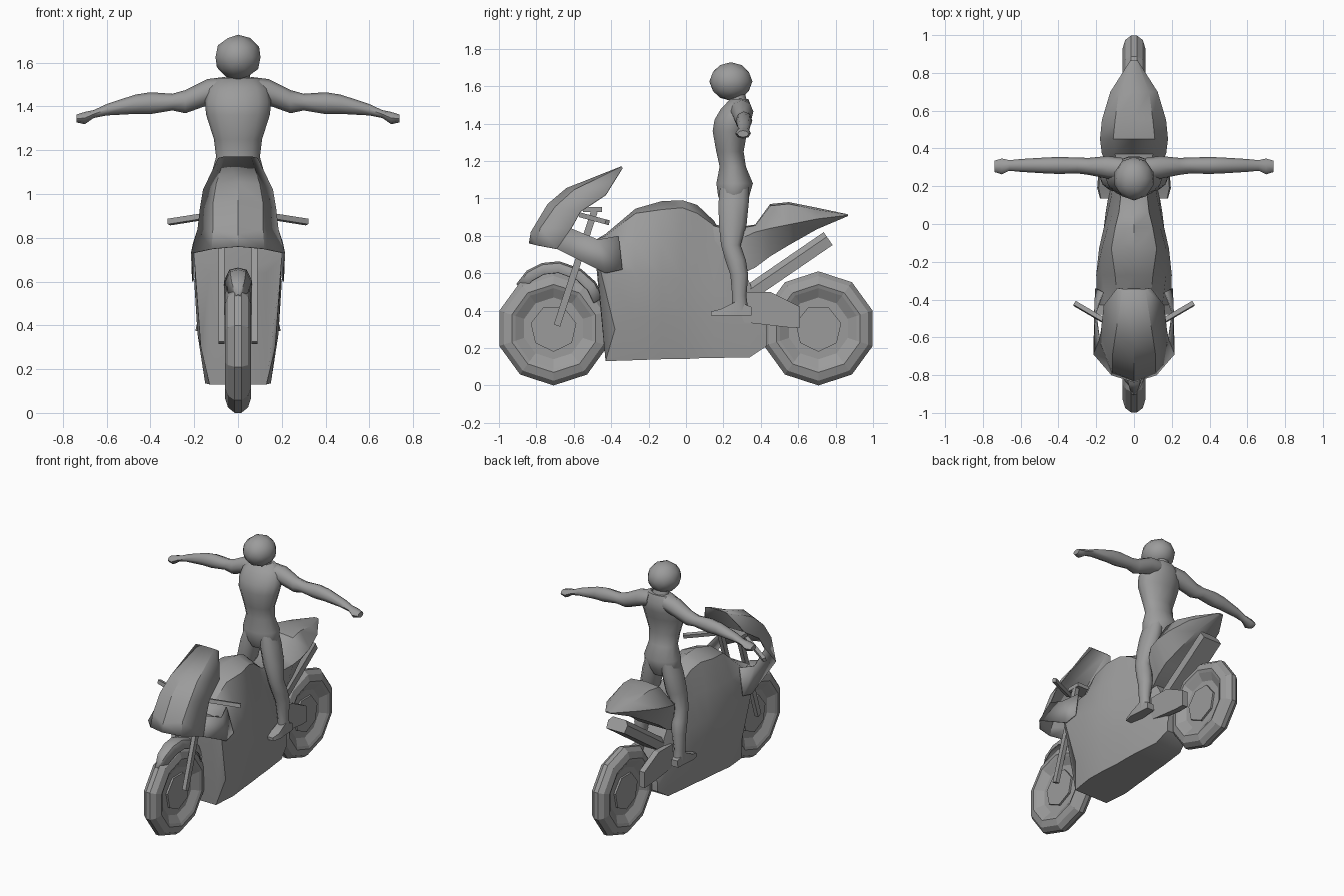
import bpy, bmesh, math
from mathutils import Vector

if "Cube" in bpy.data.objects:
    bpy.data.objects.remove(bpy.data.objects["Cube"])

grey = bpy.data.materials.new("mid_grey")
grey.diffuse_color = (0.33, 0.33, 0.33, 1)
grey.use_nodes = True
grey.node_tree.nodes["Principled BSDF"].inputs["Base Color"].default_value = grey.diffuse_color


def make(name, verts, faces, angle=30, facing=None):
    """Mesh object with clean outward normals; open sheets give a facing direction."""
    bm = bmesh.new()
    vs = [bm.verts.new(v) for v in verts]
    for f in faces:
        bm.faces.new([vs[i] for i in f])
    bmesh.ops.remove_doubles(bm, verts=bm.verts, dist=0.0005)
    bmesh.ops.recalc_face_normals(bm, faces=bm.faces)
    if facing:
        bm.normal_update()
        if sum(f.normal.dot(Vector(facing)) * f.calc_area() for f in bm.faces) < 0:
            bmesh.ops.reverse_faces(bm, faces=bm.faces)
    me = bpy.data.meshes.new(name)
    bm.to_mesh(me)
    bm.free()
    me.materials.append(grey)
    ob = bpy.data.objects.new(name, me)
    bpy.context.collection.objects.link(ob)
    bpy.ops.object.select_all(action='DESELECT')
    ob.select_set(True)
    bpy.context.view_layer.objects.active = ob
    if angle:
        bpy.ops.object.shade_smooth_by_angle(angle=math.radians(angle))
    if facing:
        ob.modifiers.new("thickness", 'SOLIDIFY').thickness = 0.006
    return ob


def loft(name, rings, angle=30):
    """Skin closed rings of equal length and cap both ends."""
    n = len(rings[0])
    verts = [p for r in rings for p in r]
    faces = [(a * n + i, a * n + (i + 1) % n, (a + 1) * n + (i + 1) % n, (a + 1) * n + i)
             for a in range(len(rings) - 1) for i in range(n)]
    faces += [tuple(range(n)), tuple(range(len(verts) - n, len(verts)))]
    return make(name, verts, faces, angle)


def shell(name, stations, angle=30):
    """Symmetric loft along y; each station is y, centre top z, then the (x, z) side outline."""
    rings = []
    for y, top, *side in stations:
        rings.append([(0, y, top)] + [(x, y, z) for x, z in side] + [(0, y, side[-1][1])]
                     + [(-x, y, z) for x, z in side[::-1]])
    return loft(name, rings, angle)


def sheet(name, rows, facing, angle=35):
    """Open five-point-wide strip."""
    return make(name, [p for r in rows for p in r],
                [(a * 5 + i, a * 5 + i + 1, a * 5 + i + 6, a * 5 + i + 5)
                 for a in range(len(rows) - 1) for i in range(4)], angle, facing)


def limb(name, rows, axis, s=1, n=10):
    """Rounded limb; rows are (centre x, y, z, half width, half depth)."""
    rings = []
    for x, y, z, a, b in rows:
        ring = []
        for i in range(n):
            t = math.tau * i / n
            u, v = a * math.cos(t), b * math.sin(t)
            ring.append((s * (x + u), y + v, z) if axis == 'z' else (s * x, y + u, z + v))
        rings.append(ring)
    return loft(name, rings, 60)


def bar(name, p, q, outline):
    """Rod from p to q with the given (across, up) outline."""
    p, q = Vector(p), Vector(q)
    d = (q - p).normalized()
    u = (Vector((1, 0, 0)) - d * d.x).normalized()
    v = u.cross(d)
    return loft(name, [[c + u * i + v * h for i, h in outline] for c in (p, q)], 0)


def box(w, h):
    return [(w, h), (-w, h), (-w, -h), (w, -h)]


def spin(name, cy, cz, profile, n=10):
    """Revolve (radius, x) profile around the wheel axle."""
    rings = [[(x, cy + r * math.sin(math.tau * i / n), cz - r * math.cos(math.tau * i / n))
              for i in range(n)] for r, x in profile]
    return loft(name, rings, 0)


# Wheels with recessed hubs and brake discs
half = [(0.165, 0.022), (0.215, 0.052), (0.235, 0.06), (0.28, 0.046), (0.305, 0.015)]
for label, cy in (("front", -0.708), ("rear", 0.708)):
    spin(label + "_wheel", cy, 0.305, half + [(r, -x) for r, x in half[::-1]])
    spin(label + "_brake_disc", cy, 0.305, [(0.125, 0.035), (0.125, -0.035)], 7)

# Engine fairing and tank
body = shell("main_fairing", [
    (-0.48, .78, (.08, .78), (.15, .775), (.20, .75), (.20, .71), (.13, .64)),
    (-0.43, .81, (.085, .80), (.15, .76), (.195, .62), (.17, .30), (.13, .13)),
    (-0.27, .945, (.10, .92), (.17, .76), (.20, .60), (.185, .36), (.15, .135)),
    (-0.13, .985, (.12, .94), (.17, .76), (.185, .58), (.175, .36), (.14, .14)),
    (-0.02, .99, (.10, .95), (.14, .76), (.16, .57), (.16, .36), (.13, .14)),
    (0.06, .965, (.08, .92), (.11, .75), (.14, .56), (.15, .36), (.125, .145)),
    (0.15, .88, (.07, .855), (.09, .74), (.12, .55), (.135, .36), (.12, .147)),
    (0.34, .55, (.07, .55), (.08, .50), (.09, .42), (.10, .33), (.10, .15)),
    (0.43, .32, (.07, .32), (.07, .30), (.08, .27), (.08, .24), (.08, .21))], 40)
for v in body.data.vertices:
    if v.co.y < -0.4 and 0.25 < v.co.z < 0.35:
        v.co.y += 0.05

# Seat and tail
shell("seat_tail", [
    (0.12, .87, (.07, .86), (.08, .78), (.06, .62)),
    (0.24, .84, (.08, .83), (.09, .76), (.07, .57)),
    (0.37, .86, (.10, .855), (.17, .82), (.11, .63)),
    (0.45, .97, (.11, .96), (.18, .84), (.11, .69)),
    (0.55, .98, (.10, .97), (.17, .86), (.09, .75)),
    (0.70, .95, (.08, .94), (.125, .89), (.06, .835)),
    (0.865, .915, (.015, .913), (.02, .91), (.012, .905))], 40)

# Windscreen and nose
rows = [[(0, -.345, 1.172), (.06, -.345, 1.172), (.09, -.34, 1.165)],
        [(0, -.64, 1.055), (.10, -.60, 1.045), (.16, -.43, 1.02)],
        [(0, -.74, .97), (.115, -.70, .955), (.175, -.565, .93)],
        [(0, -.83, .82), (.115, -.78, .84), (.185, -.615, .84)],
        [(0, -.84, .76), (.12, -.80, .75), (.215, -.69, .73)]]
sheet("nose_screen", [[(-x, y, z) for x, y, z in r[:0:-1]] + r for r in rows], (0, -1, 1))

# Front mudguard: arched strip around the front wheel
guard = []
for deg, r, w in ((-40, .31, .02), (-25, .34, .05), (-10, .355, .06), (5, .36, .065),
                  (25, .35, .065), (42, .335, .065), (58, .315, .06)):
    t = math.radians(deg)
    guard.append([(x, -.708 + q * math.sin(t), .305 + q * math.cos(t)) for x, q in
                  ((-w, r - .06), (-w * .6, r - .01), (0, r), (w * .6, r - .01), (w, r - .06))])
sheet("front_mudguard", guard, (0, 0, 1))

# Fork clamp and central exhaust with bevelled top
bar("fork_clamp", (0, -.55, .94), (0, -.45, .94), box(.09, .013))
bar("exhaust", (0, .33, .49), (0, .76, .785),
    [(.07, -.042), (.075, .012), (.05, .042), (-.05, .042), (-.075, .012), (-.07, -.042)])

for s, side in ((1, "right"), (-1, "left")):
    # Nose side panel joining the main fairing
    make(side + "_nose_panel",
         [(s * x, y, z) for x, y, z in ((.185, -.615, .84), (.215, -.69, .73), (.205, -.47, .78),
                                       (.21, -.43, .60), (.205, -.34, .62), (.165, -.36, .80))],
         [(0, 1, 2), (1, 3, 2), (2, 3, 4, 5)], 50, (s, 0, 0))
    # Fork and handlebar
    bar(side + "_fork", (s * .075, -.69, .32), (s * .075, -.49, .93), box(.014, .018))
    bar(side + "_handlebar", (s * .075, -.56, .91), (s * .315, -.42, .872), box(.012, .013))
    # Swing arm
    prof = [(.30, .50), (.45, .50), (.61, .42), (.61, .31), (.55, .31), (.29, .34)]
    loft(side + "_swing_arm", [[(s * x, y, z) for y, z in prof] for x in (.065, .105)], 0)

    # Rider arm, leg and foot
    limb(side + "_arm", [(.06, .29, 1.48, .06, .055), (.14, .30, 1.465, .06, .06),
                         (.24, .305, 1.422, .045, .053), (.30, .31, 1.42, .042, .038),
                         (.40, .31, 1.415, .045, .05), (.47, .31, 1.41, .042, .044),
                         (.60, .31, 1.385, .034, .026), (.66, .31, 1.365, .028, .018),
                         (.70, .305, 1.347, .042, .028), (.738, .305, 1.345, .03, .018)], 'x', s, 8)
    limb(side + "_leg", [(.055, .26, 1.08, .05, .08), (.075, .255, .98, .062, .085),
                         (.10, .25, .86, .063, .078), (.125, .24, .75, .05, .055),
                         (.135, .265, .67, .05, .058), (.145, .285, .59, .045, .05),
                         (.15, .285, .48, .035, .04), (.152, .29, .40, .035, .045)], 'z', s)
    foot = [(.35, .42, .028), (.27, .45, .034), (.19, .41, .04), (.135, .395, .025)]
    loft(side + "_foot", [[(s * (.155 + i * w), y, z) for i, z in
                           ((-1, .375), (1, .375), (.8, t), (-.8, t))] for y, t, w in foot], 50)

# Rider torso, neck and head
limb("torso", [(0, .255, .96, .08, .06), (0, .255, 1.01, .125, .085), (0, .26, 1.08, .125, .10),
               (0, .25, 1.17, .10, .072), (0, .235, 1.25, .11, .075), (0, .235, 1.36, .145, .095),
               (0, .25, 1.42, .152, .10), (0, .27, 1.48, .14, .085),
               (0, .285, 1.53, .095, .05)], 'z', 1, 14)
limb("neck", [(0, .285, 1.51, .06, .045), (0, .27, 1.57, .05, .045)], 'z')
bpy.ops.mesh.primitive_ico_sphere_add(subdivisions=2, radius=1, location=(0, .24, 1.625))
head = bpy.context.object
head.name = "head"
head.scale = (.108, .115, .103)
head.data.materials.append(grey)
bpy.ops.object.shade_smooth_by_angle(angle=math.radians(40))
